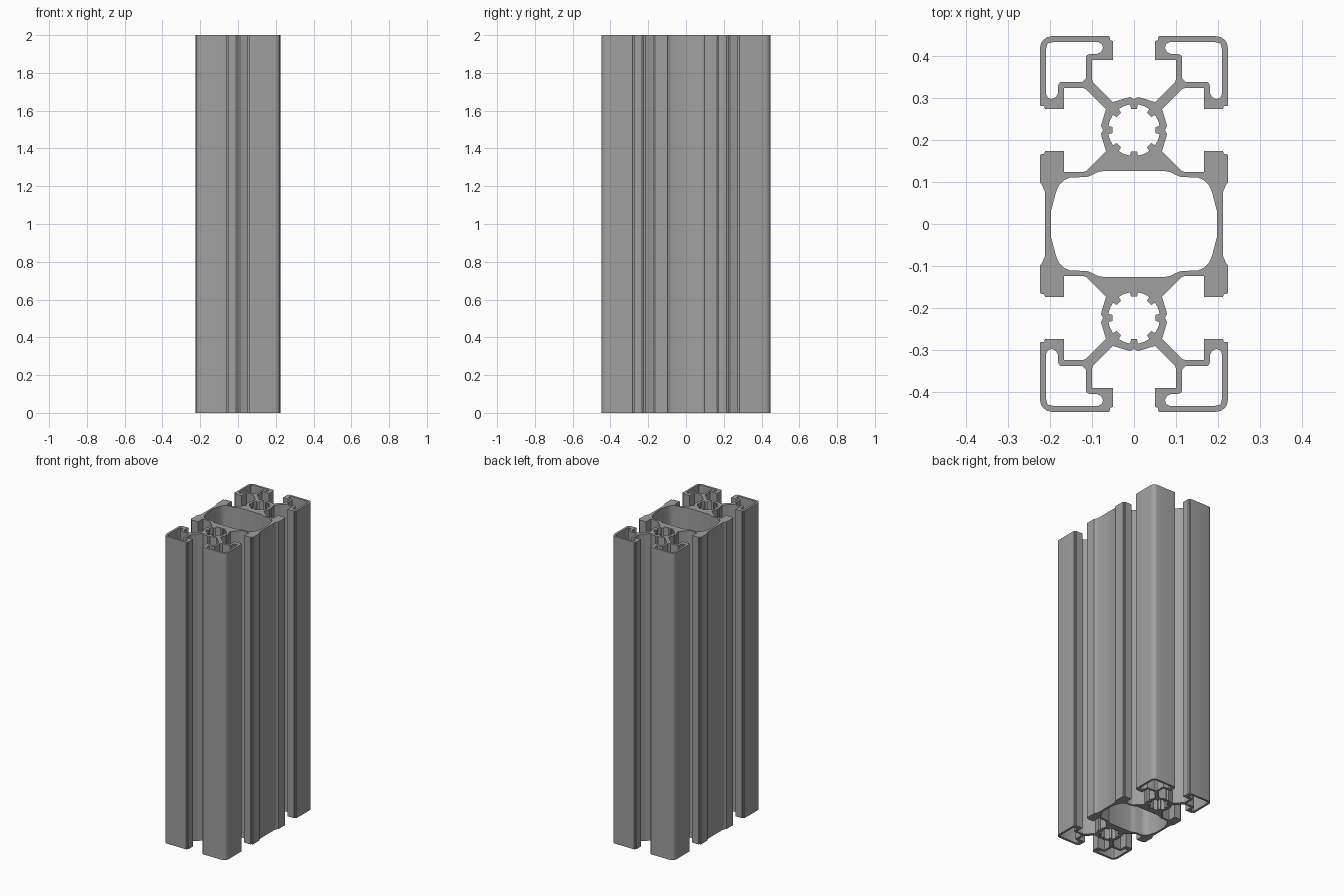
import bpy, math

if "Cube" in bpy.data.objects:
    bpy.data.objects.remove(bpy.data.objects["Cube"], do_unlink=True)

HALF_X, HALF_Y, UNIT = 94, 188, 1 / 420   # section half sizes in drawing units
LENGTH = 2.0
SLOT = 94                                 # distance from the end to the slot centre


def swap(points):
    """Mirror across the corner diagonal and reverse the direction."""
    return [(v, u) for u, v in reversed(points)]


def to_xy(points):
    """Convert distances from the outer corner to centred coordinates."""
    return [((HALF_X - u) * UNIT, (HALF_Y - v) * UNIT) for u, v in points]


def four_way(quarter):
    """Close a quarter loop running from the y axis to the x axis."""
    right = quarter + [(x, -y) for x, y in reversed(quarter[:-1])]
    return right + [(-x, y) for x, y in reversed(right[1:-1])]


# Outer wall: hub, diagonal arm, slot, lip and rounded corner
half = [(94, 63), (90, 61), (86, 62), (73, 66), (70, 63), (53, 46), (52, 43),
        (52, 24), (73, 24), (73, 5), (70, 4), (70, 1), (69, 0), (12, 0),
        (7, 1), (3.5, 3.5)]
other = swap(half[:-1])
middle = [(u, 2 * SLOT - v) for u, v in reversed(other[2:-1])]
side_web = [(0, 147), (2, 149), (5, 156), (5, HALF_Y)]
outline = four_way(to_xy(half + other + middle + side_web))

# Large central chamber
chamber = four_way(to_xy([(94, 135), (64, 135), (58, 136), (52, 139), (47, 141),
                          (30, 141.5), (24, 144), (19, 149), (16, 156),
                          (11, 175), (11, HALF_Y)]))

# Hollow corner chamber, symmetric about the diagonal
pocket_half = [(46, 42), (46, 21), (47, 19), (50, 18), (57, 18), (61, 16),
               (63, 12), (62, 8), (58, 6), (13, 6), (9, 7), (7.5, 7.5)]
pocket = to_xy(pocket_half + swap(pocket_half[:-1]) + [(44, 44)])

# Splined screw bore
bore = []
for k in range(8):
    for deg, radius in ((-9, 26), (-8, 21.5), (8, 21.5), (9, 26), (22.5, 26)):
        a = math.radians(45 * k + deg)
        bore.append((radius * UNIT * math.cos(a),
                     (HALF_Y - SLOT + radius * math.sin(a)) * UNIT))

loops = [outline, chamber]
for sy in (1, -1):
    loops.append([(x, sy * y) for x, y in bore])
    for sx in (1, -1):
        loops.append([(sx * x, sy * y) for x, y in pocket])

# Extrude the filled section along its length
curve = bpy.data.curves.new("extruded_profile", "CURVE")
curve.dimensions = "2D"
curve.fill_mode = "BOTH"
curve.extrude = LENGTH / 2
for loop in loops:
    spline = curve.splines.new("POLY")
    spline.points.add(len(loop) - 1)
    for point, (x, y) in zip(spline.points, loop):
        point.co = (x, y, 0, 1)
    spline.use_cyclic_u = True

profile = bpy.data.objects.new("extruded_profile", curve)
bpy.context.collection.objects.link(profile)
profile.location.z = LENGTH / 2

aluminium = bpy.data.materials.new("aluminium_grey")
aluminium.use_nodes = True
grey = (0.35, 0.35, 0.35, 1)
aluminium.diffuse_color = grey
aluminium.node_tree.nodes["Principled BSDF"].inputs["Base Color"].default_value = grey
curve.materials.append(aluminium)

# Bake to a mesh, weld the caps to the walls and shade
bpy.ops.object.select_all(action="DESELECT")
profile.select_set(True)
bpy.context.view_layer.objects.active = profile
bpy.ops.object.convert(target="MESH")
bpy.ops.object.mode_set(mode="EDIT")
bpy.ops.mesh.select_all(action="SELECT")
bpy.ops.mesh.remove_doubles(threshold=0.0001)
bpy.ops.mesh.normals_make_consistent(inside=False)
bpy.ops.object.mode_set(mode="OBJECT")
bpy.ops.object.shade_smooth_by_angle(angle=math.radians(30))
